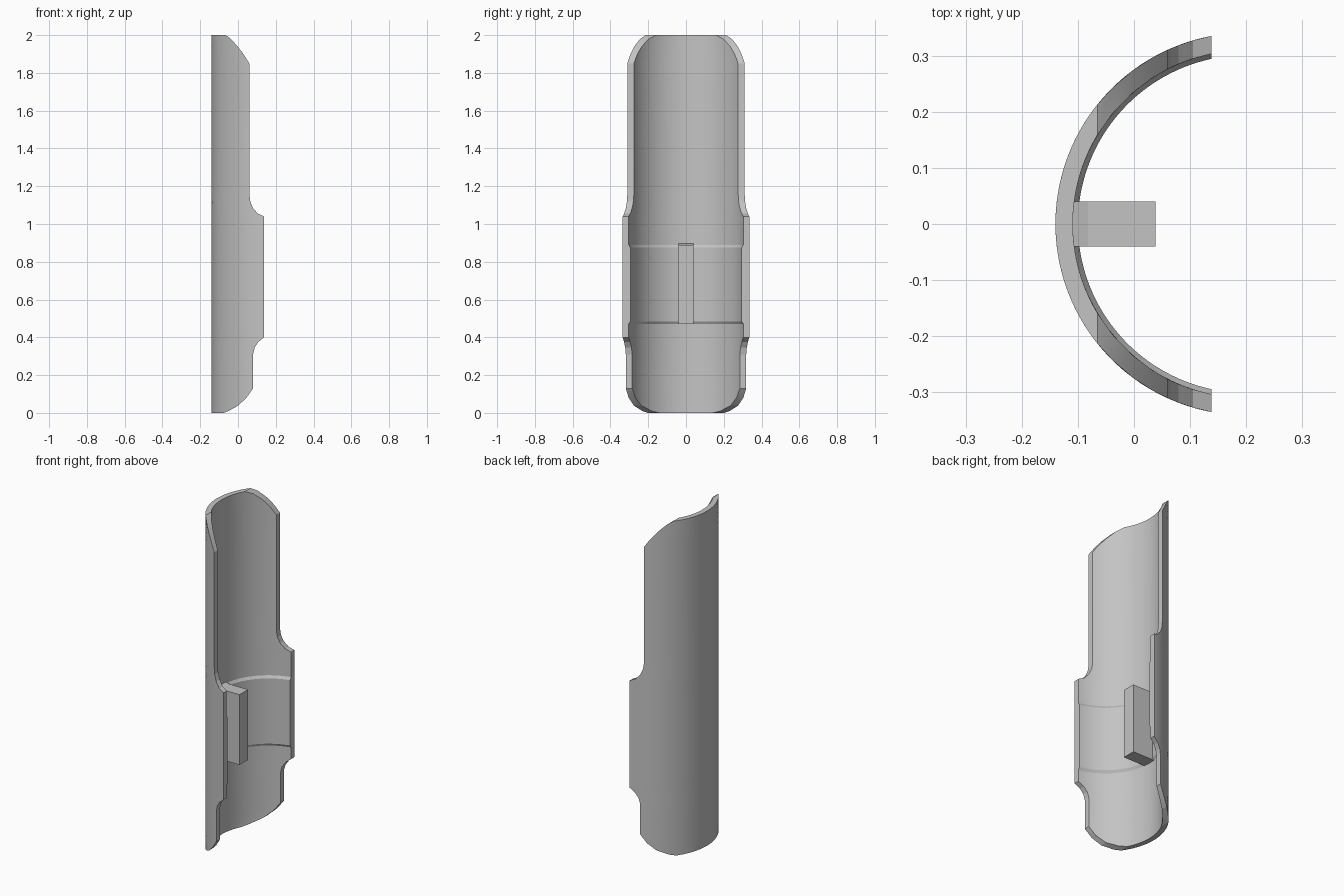
import bpy, bmesh, math

cube = bpy.data.objects.get("Cube")
if cube:
    bpy.data.objects.remove(cube, do_unlink=True)

AXIS_X, OUTER, BORE, BAND = 0.201, 0.341, 0.310, 0.301
SEGMENTS = 64

grey = bpy.data.materials.new("plain grey")
grey.use_nodes = True
colour = (0.55, 0.55, 0.55, 1)
grey.diffuse_color = colour
grey.node_tree.nodes["Principled BSDF"].inputs["Base Color"].default_value = colour


def add_object(name, bm):
    bmesh.ops.recalc_face_normals(bm, faces=bm.faces)
    mesh = bpy.data.meshes.new(name)
    bm.to_mesh(mesh)
    bm.free()
    mesh.materials.append(grey)
    obj = bpy.data.objects.new(name, mesh)
    bpy.context.collection.objects.link(obj)
    return obj


def arc(bm, radius, limit_x, z):
    """Arc about the shell axis, ending where it reaches limit_x."""
    half = math.acos((AXIS_X - limit_x) / radius)
    angles = [half * (2 * i / SEGMENTS - 1) for i in range(SEGMENTS + 1)]
    return [bm.verts.new((AXIS_X - radius * math.cos(a), radius * math.sin(a), z))
            for a in angles]


# Side outline of the shell: height and the x where its wall ends
outline = [(0, -0.075), (0.01, -0.05), (0.038, 0), (0.08, 0.045), (0.13, 0.08),
           (0.31, 0.08), (0.345, 0.088), (0.375, 0.107), (0.40, 0.138),
           (0.47, 0.138), (0.485, 0.138), (0.875, 0.138), (0.89, 0.138),
           (1.04, 0.138), (1.055, 0.105), (1.085, 0.079), (1.12, 0.065), (1.16, 0.06),
           (1.85, 0.06), (1.895, 0.032), (1.94, -0.002), (1.98, -0.038), (2, -0.065)]

# Shell with a thicker band inside its middle
bm = bmesh.new()
loops = []
for z, limit in outline:
    inner = BAND if 0.48 < z < 0.88 else BORE
    loops.append(arc(bm, OUTER, limit, z) + arc(bm, inner, limit, z)[::-1])
count = len(loops[0])
for low, high in zip(loops, loops[1:]):
    for i in range(count):
        j = (i + 1) % count
        bm.faces.new((low[i], low[j], high[j], high[i]))
for ring in (loops[0], loops[-1]):
    for i in range(SEGMENTS):
        bm.faces.new((ring[i], ring[i + 1], ring[count - 2 - i], ring[count - 1 - i]))
shell = add_object("half_tube_shell", bm)
bpy.context.view_layer.objects.active = shell
shell.select_set(True)
bpy.ops.object.shade_smooth_by_angle(angle=math.radians(12))

# Upright block on the inner wall, with a slight rise where it joins
bm = bmesh.new()
side = [(-0.11, 0.47), (0.038, 0.47), (0.038, 0.89), (-0.082, 0.89), (-0.11, 0.897)]
face = bm.faces.new([bm.verts.new((x, -0.04, z)) for x, z in side])
result = bmesh.ops.extrude_face_region(bm, geom=[face])
bmesh.ops.translate(bm, vec=(0, 0.08, 0),
                    verts=[v for v in result["geom"] if isinstance(v, bmesh.types.BMVert)])
add_object("inner_block", bm)
